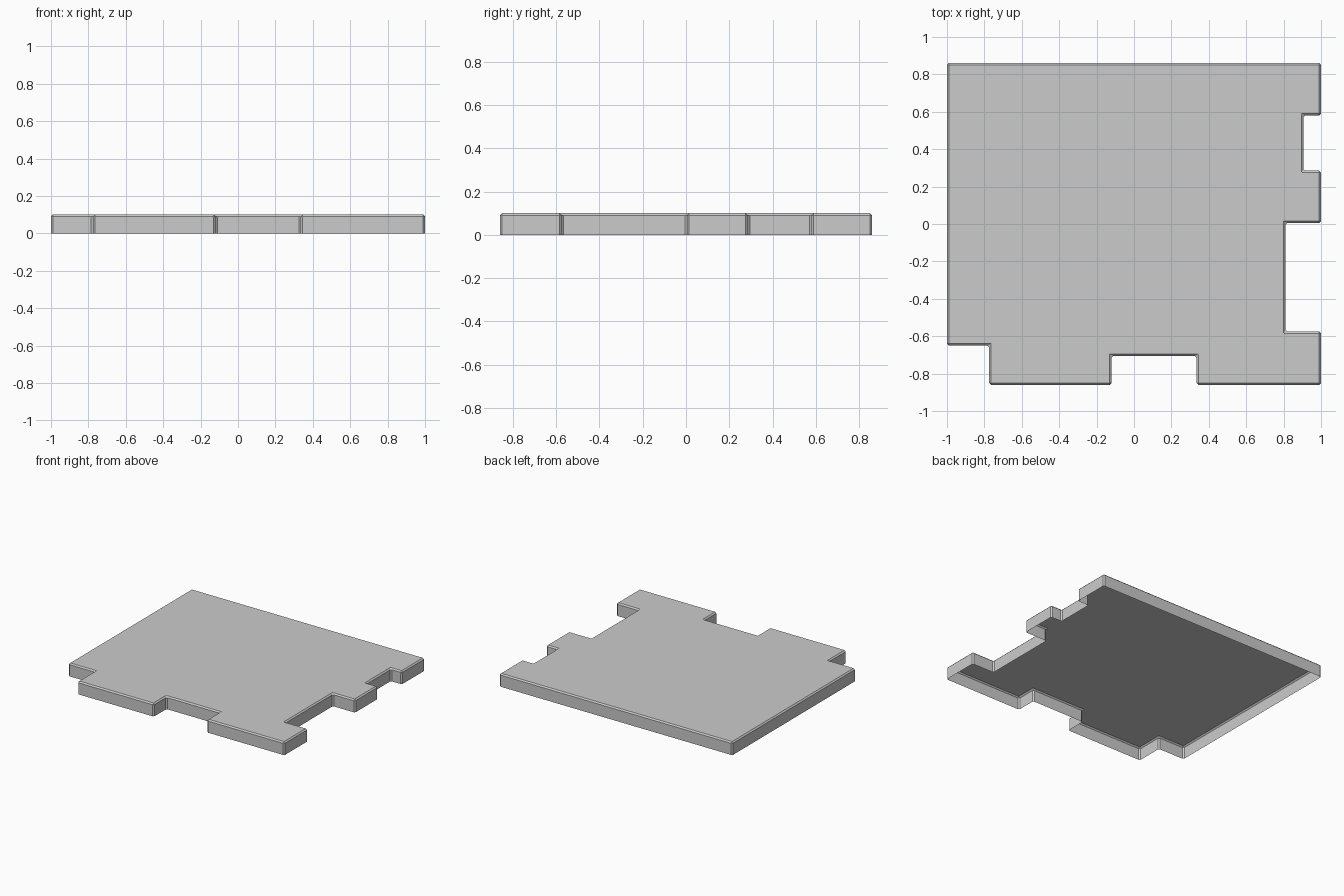
import bpy
import bmesh

cube = bpy.data.objects.get("Cube")
if cube:
    bpy.data.objects.remove(cube, do_unlink=True)

HEIGHT = 0.1
BEVEL = 0.01

# Light grey material
grey = bpy.data.materials.new("light_grey")
grey.use_nodes = True
colour = (0.6, 0.6, 0.6, 1)
grey.diffuse_color = colour
grey.node_tree.nodes["Principled BSDF"].inputs["Base Color"].default_value = colour

# Slab outline with notched front and side, counter-clockwise from the back
outline = [
    (-1, 0.86), (-1, -0.65), (-0.775, -0.65), (-0.775, -0.86),
    (-0.12, -0.86), (-0.12, -0.705), (0.335, -0.705), (0.335, -0.86),
    (1, -0.86), (1, -0.575), (0.81, -0.575), (0.81, 0.005),
    (1, 0.005), (1, 0.285), (0.905, 0.285), (0.905, 0.58),
    (1, 0.58), (1, 0.86),
]

# Extrude the outline to a solid slab
bm = bmesh.new()
base = bm.faces.new([bm.verts.new((x, y, 0)) for x, y in outline])
raised = bmesh.ops.extrude_face_region(bm, geom=[base], use_keep_orig=True)
top_verts = [g for g in raised["geom"] if isinstance(g, bmesh.types.BMVert)]
bmesh.ops.translate(bm, verts=top_verts, vec=(0, 0, HEIGHT))
bmesh.ops.recalc_face_normals(bm, faces=bm.faces[:])

# Chamfer the top rim and upright corners
edges = [e for e in bm.edges if any(v.co.z > HEIGHT / 2 for v in e.verts)]
bmesh.ops.bevel(bm, geom=edges, offset=BEVEL, segments=1, profile=0.5,
                affect='EDGES', clamp_overlap=True)

# Open the underside, leaving a hollow shell
bottom = [f for f in bm.faces if all(v.co.z < 0.001 for v in f.verts)]
bmesh.ops.delete(bm, geom=bottom, context='FACES')

mesh = bpy.data.meshes.new("notched_slab")
bm.to_mesh(mesh)
bm.free()
mesh.materials.append(grey)
slab = bpy.data.objects.new("notched_slab", mesh)
bpy.context.collection.objects.link(slab)
